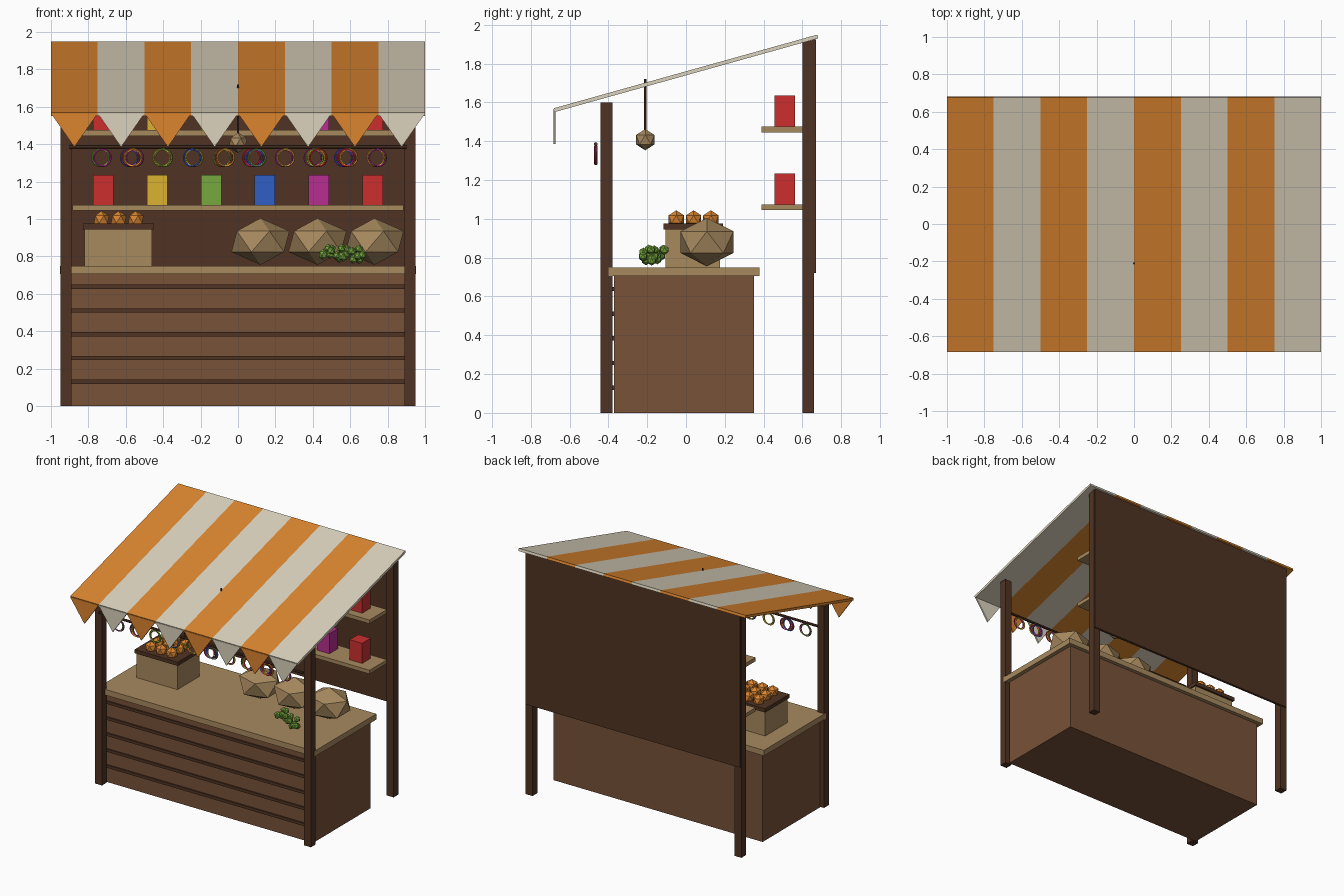
import bpy, bmesh, math, random
from mathutils import Matrix, Vector

random.seed(4)
cube = bpy.data.objects.get("Cube")
if cube:
    bpy.data.objects.remove(cube, do_unlink=True)


def material(name, rgb):
    lin = [((c / 255 + 0.055) / 1.055) ** 2.4 for c in rgb] + [1]
    m = bpy.data.materials.new(name)
    m.use_nodes = True
    m.diffuse_color = lin
    m.node_tree.nodes["Principled BSDF"].inputs["Base Color"].default_value = lin
    return m


dark = material("dark wood", (80, 52, 35))
brown = material("brown wood", (120, 82, 56))
tan = material("tan wood", (168, 138, 95))
orange = material("orange", (219, 133, 47))
cream = material("cream", (219, 210, 189))
red = material("red", (204, 47, 47))
yellow = material("yellow", (219, 178, 50))
green = material("green", (119, 168, 62))
blue = material("blue", (48, 94, 198))
magenta = material("magenta", (182, 46, 144))


def finish(name, bm, mat):
    mesh = bpy.data.meshes.new(name)
    bmesh.ops.recalc_face_normals(bm, faces=bm.faces)
    bm.to_mesh(mesh)
    bm.free()
    mesh.materials.append(mat)
    ob = bpy.data.objects.new(name, mesh)
    bpy.context.collection.objects.link(ob)
    return ob


def box(name, mat, x, y, z):
    """Box from (min, max) ranges."""
    bm = bmesh.new()
    bmesh.ops.create_cube(bm, size=1)
    for v in bm.verts:
        v.co = [(a + b) / 2 + c * (b - a) for (a, b), c in zip((x, y, z), v.co)]
    return finish(name, bm, mat)


def balls(name, mat, centres, radii):
    """Faceted balls joined in one object."""
    bm = bmesh.new()
    for c in centres:
        mat4 = Matrix.Translation(c) @ Matrix.Diagonal((*radii, 1))
        bmesh.ops.create_icosphere(bm, subdivisions=1, radius=1, matrix=mat4)
    return finish(name, bm, mat)


def rod(name, mat, centre, radius, length, rotation=Matrix()):
    bm = bmesh.new()
    bmesh.ops.create_cone(bm, cap_ends=True, segments=8, radius1=radius, radius2=radius,
                          depth=length, matrix=Matrix.Translation(centre) @ rotation)
    return finish(name, bm, mat)


# Posts, back wall
for side, s in (("right", -1), ("left", 1)):
    x = sorted((s * 0.89, s * 0.95))
    box(f"front_post_{side}", dark, x, (-0.44, -0.38), (0, 1.6))
    box(f"back_post_{side}", dark, x, (0.60, 0.66), (0, 1.92))
box("back_wall", dark, (-0.945, 0.945), (0.65, 0.67), (0.72, 1.925))

# Counter with front slats
box("counter_body", brown, (-0.92, 0.92), (-0.37, 0.35), (0, 0.705))
box("counter_top", tan, (-0.953, 0.953), (-0.40, 0.38), (0.705, 0.75))
for i in range(5):
    z = 0.13 + i * 0.127
    box(f"counter_slat_{i + 1}", dark, (-0.9, 0.9), (-0.381, -0.365), (z - 0.011, z + 0.011))

# Striped sloping roof with hanging pennants
slope = Matrix.Rotation(math.atan2(0.38, 1.36), 4, 'X')
for i in range(8):
    mat = (orange, cream)[i % 2]
    x0 = -1 + i * 0.25
    stripe = box(f"roof_stripe_{i + 1}", mat, (x0, x0 + 0.25), (-0.705, 0.705), (-0.01, 0.01))
    stripe.data.transform(Matrix.Translation((0, 0, 1.75)) @ slope)
    bm = bmesh.new()
    tri = bm.faces.new([bm.verts.new(p) for p in
                        ((x0, -0.684, 1.565), (x0 + 0.25, -0.684, 1.565),
                         (x0 + 0.125, -0.684, 1.385))])
    ext = bmesh.ops.extrude_face_region(bm, geom=[tri])
    bmesh.ops.translate(bm, vec=(0, 0.012, 0),
                        verts=[g for g in ext["geom"] if isinstance(g, bmesh.types.BMVert)])
    finish(f"pennant_{i + 1}", bm, mat)

# Shelves with coloured goods
goods = (red, yellow, green, blue, magenta, red)
for level, z in (("lower", 1.045), ("upper", 1.445)):
    box(f"{level}_shelf", tan, (-0.885, 0.885), (0.39, 0.61), (z, z + 0.03))
    for i, mat in enumerate(goods):
        x = -0.72 + i * 0.288
        box(f"{level}_goods_{i + 1}", mat, (x - 0.055, x + 0.055), (0.455, 0.563),
            (z + 0.03, z + 0.19))

# Fruit crate
box("crate", tan, (-0.82, -0.46), (-0.105, 0.175), (0.75, 0.95))
box("crate_tray", dark, (-0.83, -0.45), (-0.115, 0.19), (0.945, 0.975))
balls("oranges", orange, [(-0.73 + i * 0.092, -0.05 + j * 0.089, 0.998)
                          for i in range(3) for j in range(3)], (0.046,) * 3)

# Sacks and green bunches on the counter
balls("sacks", tan, [(0.12 + i * 0.305, 0.108, 0.88) for i in range(3)], (0.174, 0.161, 0.125))
grapes = []
for i in range(3):
    hub = Vector((0.475 + i * 0.08, -0.13 - i * 0.037, 0.822 - i * 0.005))
    for j in range(9):
        offset = Vector([random.uniform(-1, 1) for _ in range(3)])
        grapes.append(hub + offset * Vector((0.035, 0.025, 0.025)).length * 0.6)
balls("green_bunches", green, grapes, (0.024,) * 3)

# Hanging lamp
rod("lamp_cord", dark, (0, -0.21, 1.57), 0.006, 0.3)
balls("lamp", tan, [(0, -0.21, 1.408)], (0.055,) * 3)

# Rail with hanging bangles
rod("bangle_rail", dark, (0, -0.465, 1.385), 0.01, 1.8, Matrix.Rotation(math.pi / 2, 4, 'Y'))


def bangle(name, mat, centre, radius=0.045, tube=0.005, segments=16, sides=5):
    bm = bmesh.new()
    rings = []
    for i in range(segments):
        a = i * math.tau / segments
        ring = []
        for j in range(sides):
            b = j * math.tau / sides
            r = radius + tube * math.cos(b)
            ring.append(bm.verts.new(Vector(centre) + Vector(
                (r * math.cos(a), tube * math.sin(b), r * math.sin(a)))))
        rings.append(ring)
    for i in range(segments):
        p, q = rings[i - 1], rings[i]
        for j in range(sides):
            bm.faces.new((p[j - 1], p[j], q[j], q[j - 1]))
    finish(name, bm, mat)


palette = (red, yellow, green, blue, magenta)
counts = (2, 4, 2, 2, 3, 4, 2, 4, 4, 2)
for i, n in enumerate(counts):
    x = -0.73 + i * 0.1635
    spread = 0.01 * (n - 1) / 2
    for k, mat in enumerate(random.sample(palette, n)):
        bangle(f"bangle_{i + 1}_{k + 1}", mat,
               (x - spread + k * 0.01, -0.465 + random.uniform(-0.004, 0.004), 1.328))
